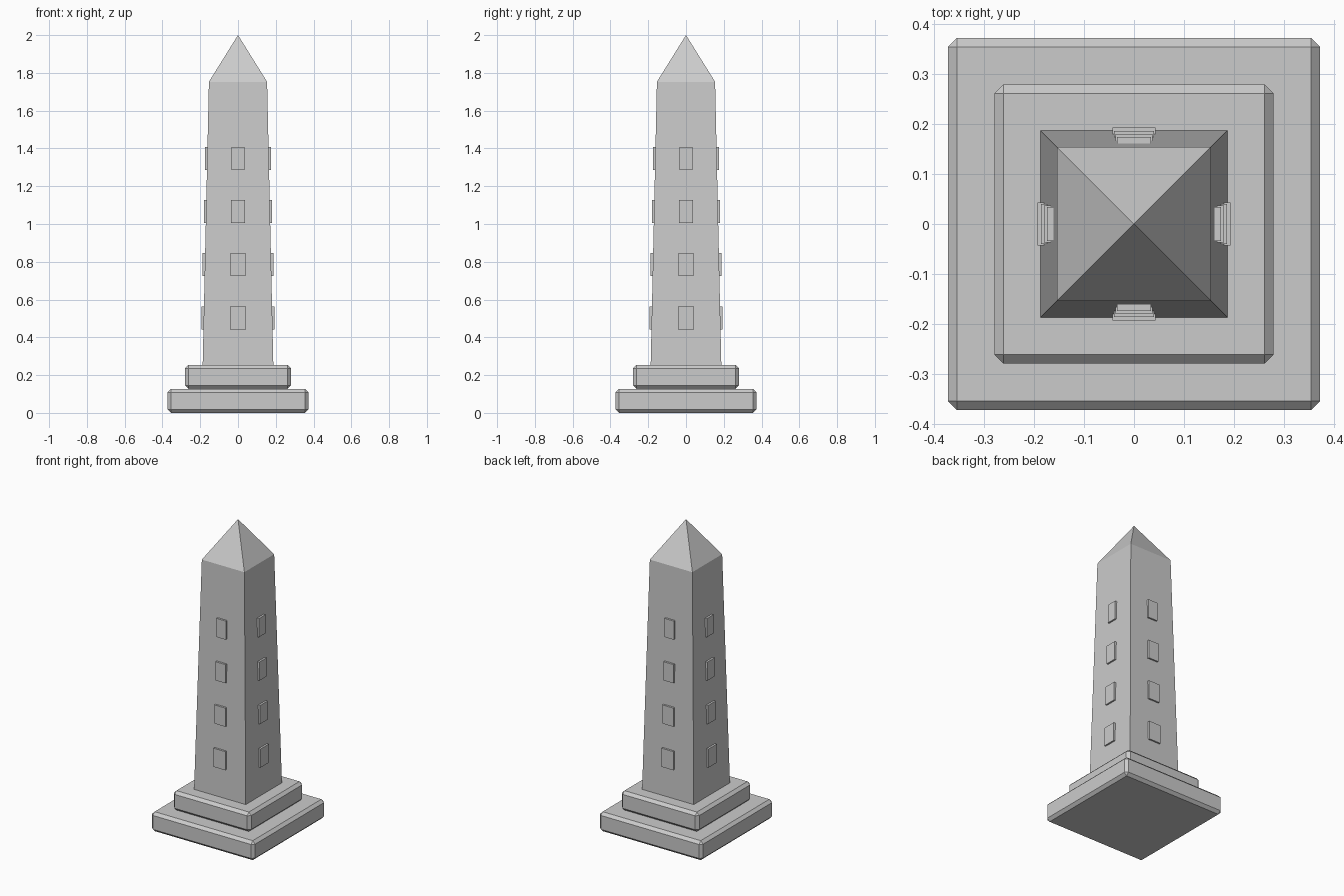
import bpy
import bmesh
from math import pi
from mathutils import Matrix

if "Cube" in bpy.data.objects:
    bpy.data.objects.remove(bpy.data.objects["Cube"], do_unlink=True)

STONE = (0.6, 0.6, 0.6, 1.0)
stone = bpy.data.materials.new("grey_stone")
stone.use_nodes = True
stone.diffuse_color = STONE
stone.node_tree.nodes["Principled BSDF"].inputs["Base Color"].default_value = STONE


def finish(name, bm):
    """Turn a bmesh into a flat-shaded stone object."""
    bmesh.ops.recalc_face_normals(bm, faces=bm.faces)
    mesh = bpy.data.meshes.new(name)
    bm.to_mesh(mesh)
    bm.free()
    mesh.materials.append(stone)
    obj = bpy.data.objects.new(name, mesh)
    bpy.context.collection.objects.link(obj)
    return obj


def box(name, size, center, turn=0.0, chamfer=0.0):
    bm = bmesh.new()
    place = Matrix.Rotation(turn, 4, "Z") @ Matrix.Translation(center) @ Matrix.Diagonal((*size, 1))
    bmesh.ops.create_cube(bm, size=1, matrix=place)
    if chamfer:
        bmesh.ops.bevel(bm, geom=bm.edges[:], offset=chamfer, segments=1,
                        affect="EDGES", profile=0.5)
    return finish(name, bm)


# Two chamfered plinth slabs
SLAB = 0.127
for i, (name, half) in enumerate((("lower_plinth", 0.373), ("upper_plinth", 0.28))):
    box(name, (2 * half, 2 * half, SLAB), (0, 0, SLAB * (i + 0.5)), chamfer=0.018)

# Tapered shaft rising into a pyramid tip
BASE_Z, SHOULDER_Z = 2 * SLAB, 1.753
BASE_HALF, SHOULDER_HALF = 0.187, 0.154
bm = bmesh.new()
rings = []
for half, z in ((BASE_HALF, BASE_Z), (SHOULDER_HALF, SHOULDER_Z)):
    rings.append([bm.verts.new((sx * half, sy * half, z))
                  for sx, sy in ((-1, -1), (1, -1), (1, 1), (-1, 1))])
apex = bm.verts.new((0, 0, 2))
bm.faces.new(rings[0])
for i in range(4):
    j = (i + 1) % 4
    bm.faces.new((rings[0][i], rings[0][j], rings[1][j], rings[1][i]))
    bm.faces.new((rings[1][i], rings[1][j], apex))
finish("shaft", bm)

# Four raised window panels on each side, narrowing with height
PANEL_HEIGHT, PANEL_DEPTH = 0.122, 0.03
for level in range(4):
    z = 0.503 + 0.2815 * level
    width = 0.086 - 0.0062 * level
    front = 0.193 - 0.0062 * level
    for side, label in enumerate(("front", "left", "back", "right")):
        box(f"{label}_window_{level + 1}", (width, PANEL_DEPTH, PANEL_HEIGHT),
            (0, PANEL_DEPTH / 2 - front, z), turn=side * pi / 2)
